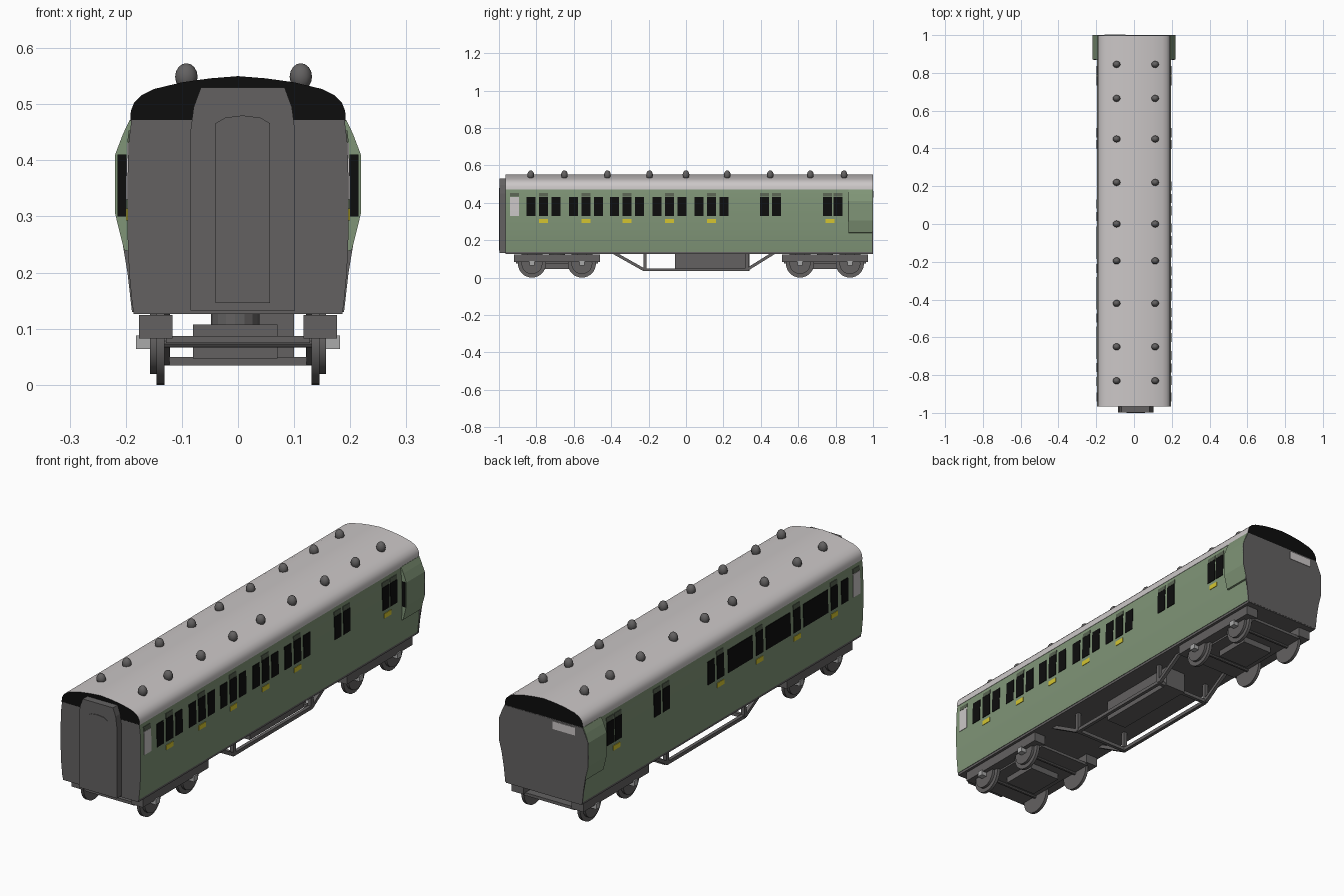
import bpy, bmesh, math
from mathutils import Matrix, Vector

if "Cube" in bpy.data.objects:
    bpy.data.objects.remove(bpy.data.objects["Cube"])


def mat(name, r, g, b):
    m = bpy.data.materials.new(name)
    m.diffuse_color = (r, g, b, 1)
    m.use_nodes = True
    m.node_tree.nodes["Principled BSDF"].inputs["Base Color"].default_value = m.diffuse_color
    return m


GREEN = mat("coach green", 0.215, 0.30, 0.185)
ROOF = mat("pale roof grey", 0.60, 0.57, 0.57)
GREY = mat("underframe grey", 0.125, 0.12, 0.12)
BLACK = mat("glass black", 0.004, 0.004, 0.004)
YELLOW = mat("yellow", 0.66, 0.56, 0.03)
VENT = mat("vent strip green", 0.10, 0.125, 0.085)
LIGHT = mat("axlebox light grey", 0.40, 0.40, 0.40)


def finish(bm, name, mats, rule=None, smooth=False):
    bmesh.ops.recalc_face_normals(bm, faces=bm.faces)
    if rule:
        for f in bm.faces:
            f.material_index = rule(f)
    me = bpy.data.meshes.new(name)
    bm.to_mesh(me)
    bm.free()
    for m in mats:
        me.materials.append(m)
    ob = bpy.data.objects.new(name, me)
    bpy.context.collection.objects.link(ob)
    if smooth:
        bpy.ops.object.select_all(action='DESELECT')
        ob.select_set(True)
        bpy.context.view_layer.objects.active = ob
        bpy.ops.object.shade_smooth_by_angle(angle=math.radians(35))
    return ob


def prism(bm, pts, y0, y1):
    """Extrude an xz outline along y."""
    a = [bm.verts.new((x, y0, z)) for x, z in pts]
    b = [bm.verts.new((x, y1, z)) for x, z in pts]
    n = len(pts)
    bm.faces.new(a)
    bm.faces.new(b[::-1])
    for i in range(n):
        j = (i + 1) % n
        bm.faces.new((a[i], b[i], b[j], a[j]))


def box(bm, x0, x1, y0, y1, z0, z1):
    prism(bm, [(x0, z0), (x1, z0), (x1, z1), (x0, z1)], y0, y1)


def rod(bm, a, b, r, n=4):
    a, b = Vector(a), Vector(b)
    d = b - a
    m = Matrix.Translation((a + b) / 2) @ d.to_track_quat('Z', 'Y').to_matrix().to_4x4()
    if n == 4:
        m = m @ Matrix.Rotation(math.pi / 4, 4, 'Z')
    bmesh.ops.create_cone(bm, cap_ends=True, segments=n, radius1=r, radius2=r,
                          depth=d.length, matrix=m)


# --- body shell: bulged sides, grey ends ---
SIDE = [(0.188, 0.137), (0.194, 0.20), (0.197, 0.27), (0.197, 0.36), (0.195, 0.43), (0.190, 0.472)]
FRONT, REAR = -0.965, 0.999


def mirrored(half):
    return half + [(-x, z) for x, z in reversed(half) if x > 0]


def side_x(z):
    for (xa, za), (xb, zb) in zip(SIDE, SIDE[1:]):
        if za <= z <= zb:
            return xa + (xb - xa) * (z - za) / (zb - za)
    return SIDE[-1][0]


bm = bmesh.new()
prism(bm, mirrored(SIDE), FRONT, REAR)
finish(bm, "body_shell", [GREEN, GREY], lambda f: int(abs(f.normal.y) > 0.5 or f.normal.z < -0.9), True)

# --- roof: arched, black at the ends ---
ARC = [(0.192, 0.470), (0.191, 0.488), (0.185, 0.503), (0.172, 0.516), (0.15, 0.527),
       (0.10, 0.539), (0.05, 0.546), (0, 0.550)]
bm = bmesh.new()
prism(bm, mirrored(ARC), FRONT, REAR)
finish(bm, "roof", [ROOF, BLACK], lambda f: int(abs(f.normal.y) > 0.5), True)

# --- roof ventilators ---
bm = bmesh.new()
for y in (-0.83, -0.65, -0.42, -0.195, 0, 0.22, 0.45, 0.665, 0.845):
    for x in (-0.092, 0.112):
        bmesh.ops.create_uvsphere(bm, u_segments=12, v_segments=8, radius=1,
                                  matrix=Matrix.Translation((x, y, 0.549)) @ Matrix.Diagonal((0.02, 0.018, 0.024, 1)))
finish(bm, "roof_ventilators", [GREY], smooth=True)

# --- guard lookouts and flared rear end ---
bm = bmesh.new()
glass = bmesh.new()
for s in (1, -1):
    prism(bm, [(s * x, z) for x, z in [(0.18, 0.473), (0.193, 0.472), (0.205, 0.447), (0.219, 0.41),
                                       (0.219, 0.305), (0.203, 0.24), (0.18, 0.235)]], 0.87, 0.998)
    a, b = sorted((s * 0.199, s * 0.215))
    box(glass, a, b, 0.867, 0.872, 0.30, 0.41)
finish(bm, "guard_lookouts", [GREEN])
bm = bmesh.new()
prism(bm, mirrored([(0.189, 0.13), (0.197, 0.20), (0.207, 0.26), (0.219, 0.305), (0.219, 0.41), (0.192, 0.47)]), 0.994, 1.0)
finish(bm, "rear_end_panel", [GREY])
bm = bmesh.new()
box(bm, -0.155, -0.045, 0.998, 1.002, 0.428, 0.463)
finish(bm, "rear_end_plate", [ROOF])


# --- windows, vents and yellow marks as thin plates following the sides ---
def plate(bm, s, yc, w, z0, z1):
    zs = [z0] + [z for _, z in SIDE if z0 < z < z1] + [z1]
    outer = [(s * (side_x(z) + 0.0025), z) for z in zs]
    inner = [(s * (side_x(z) - 0.002), z) for z in reversed(zs)]
    prism(bm, outer + inner, yc - w / 2, yc + w / 2)


vents, marks, panels = bmesh.new(), bmesh.new(), bmesh.new()
W = 0.048
GROUPS = (-0.762, -0.535, -0.315, -0.088, 0.136)
ENDS = (0.42, 0.483, 0.757, 0.813)
# compartment side
right = [(g + d, W) for g in GROUPS for d in (-0.066, 0, 0.066)] + [(y, W) for y in ENDS]
right_doors = list(GROUPS)
# corridor side
left_doors = [-0.76, -0.498, -0.235, 0.04]
left = [(y, W) for y in left_doors] + [(y, W) for y in ENDS + (0.105, -0.834)]
left += [(y, 0.172) for y in (-0.629, -0.366, -0.10)]
for s, wins, doors in ((1, right, right_doors), (-1, left, left_doors)):
    for y, w in wins:
        plate(glass, s, y, w, 0.33, 0.432)
    for y in doors + list(ENDS) + [-0.917]:
        plate(vents, s, y, W, 0.433, 0.453)
    for y in doors + [0.77]:
        plate(marks, s, y, W, 0.293, 0.314)
    plate(panels, s, -0.917, W, 0.33, 0.432)
finish(glass, "windows", [BLACK])
finish(vents, "door_vents", [VENT])
finish(marks, "yellow_door_marks", [YELLOW])
finish(panels, "frosted_windows", [ROOF])

# --- front gangway with door ---
bm = bmesh.new()
prism(bm, [(-0.085, 0.132), (0.102, 0.132), (0.102, 0.45), (0.096, 0.495), (0.083, 0.53),
           (-0.066, 0.53), (-0.079, 0.495), (-0.085, 0.45)], -0.997, -0.96)
finish(bm, "gangway", [GREY])
bm = bmesh.new()
prism(bm, [(-0.04, 0.146), (0.057, 0.146), (0.057, 0.466), (0.04, 0.476), (0.008, 0.48),
           (-0.023, 0.476), (-0.04, 0.466)], -1.0, -0.99)
finish(bm, "gangway_door", [GREY])

# --- underframe: sole plate, equipment box, truss ---
bm = bmesh.new()
box(bm, -0.186, 0.186, FRONT, REAR, 0.126, 0.138)
finish(bm, "sole_plate", [GREY])
bm = bmesh.new()
box(bm, 0.0, 0.10, -0.06, 0.34, 0.034, 0.13)
finish(bm, "equipment_box", [GREY])
bm = bmesh.new()
for x in (-0.13, 0.13):
    path = [(x, -0.385, 0.132), (x, -0.225, 0.042), (x, 0.325, 0.042), (x, 0.47, 0.132)]
    for a, b in zip(path, path[1:]):
        rod(bm, a, b, 0.011)
    for y in (-0.22, 0.325):
        rod(bm, (x, y, 0.04), (x, y, 0.13), 0.012)
for y in (-0.22, 0.325):
    rod(bm, (-0.13, y, 0.042), (0.13, y, 0.042), 0.011)
finish(bm, "truss_rods", [GREY])

# --- bogies ---
for name, c in (("front", -0.69), ("rear", 0.743)):
    bm, wheels, axle = bmesh.new(), bmesh.new(), bmesh.new()
    box(bm, -0.128, 0.128, c - 0.22, c + 0.22, 0.074, 0.087)
    box(bm, -0.08, 0.07, c - 0.083, c + 0.083, 0.047, 0.107)
    rod(bm, (-0.005, c, 0.1), (-0.005, c, 0.13), 0.043, 16)
    for s in (1, -1):
        x0, x1 = sorted((s * 0.117, s * 0.176))
        box(bm, x0, x1, c - 0.23, c + 0.23, 0.082, 0.124)
        for d in (-0.1335, 0.1335):
            y = c + d
            rod(wheels, (s * 0.131, y, 0.075), (s * 0.145, y, 0.075), 0.075, 32)
            rod(wheels, (s * 0.144, y, 0.075), (s * 0.157, y, 0.075), 0.056, 24)
            a, b = sorted((s * 0.15, s * 0.182))
            box(axle, a, b, y - 0.014, y + 0.014, 0.064, 0.088)
    for d in (-0.1335, 0.1335):
        rod(wheels, (-0.131, c + d, 0.075), (0.131, c + d, 0.075), 0.009, 10)
    finish(bm, name + "_bogie_frame", [GREY])
    finish(wheels, name + "_wheels", [GREY], smooth=True)
    finish(axle, name + "_axleboxes", [LIGHT])
